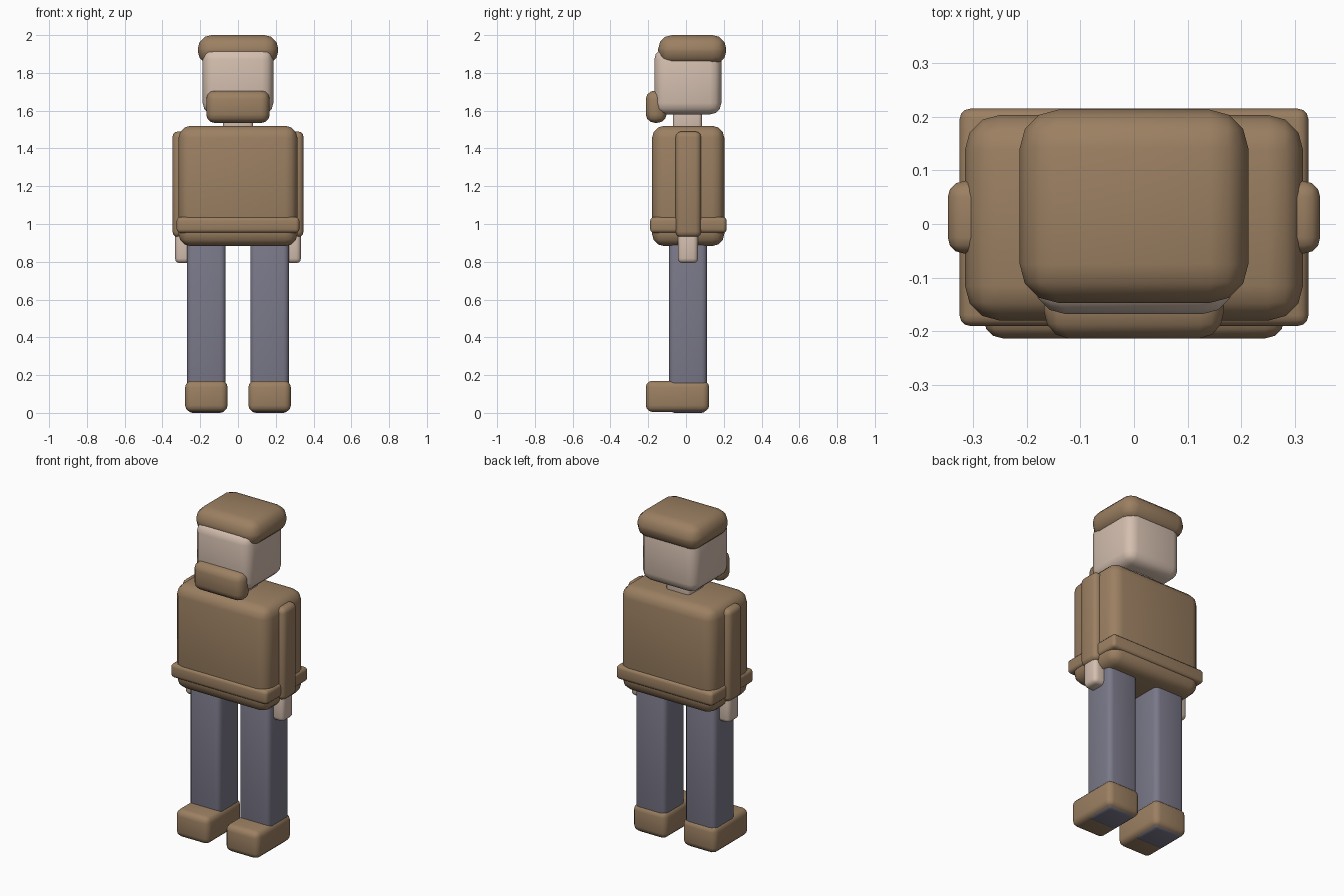
import bpy, bmesh, math
from mathutils import Vector

if "Cube" in bpy.data.objects:
    bpy.data.objects.remove(bpy.data.objects["Cube"])


def material(name, rgb):
    m = bpy.data.materials.new(name)
    m.diffuse_color = (*rgb, 1)
    m.use_nodes = True
    m.node_tree.nodes["Principled BSDF"].inputs["Base Color"].default_value = m.diffuse_color
    return m


BROWN = material("brown cloth", (0.33, 0.215, 0.122))
SKIN = material("skin", (0.66, 0.52, 0.43))
BLUE = material("grey blue trousers", (0.195, 0.19, 0.25))


def block(name, x, y, z, mat, r, squash_y=1.0):
    """Rounded box between the given ranges; squash_y flattens the rounding in y."""
    lo, hi = Vector((x[0], y[0], z[0])), Vector((x[1], y[1], z[1]))
    size, mid = hi - lo, (lo + hi) / 2
    bm = bmesh.new()
    bmesh.ops.create_cube(bm, size=1)
    for v in bm.verts:
        v.co = Vector((v.co.x * size.x, v.co.y * size.y / squash_y, v.co.z * size.z))
    bmesh.ops.bevel(bm, geom=bm.edges[:], offset=r, segments=3, profile=0.5, affect='EDGES')
    for v in bm.verts:
        v.co.y *= squash_y
    me = bpy.data.meshes.new(name)
    bm.to_mesh(me)
    bm.free()
    me.materials.append(mat)
    ob = bpy.data.objects.new(name, me)
    ob.location = mid
    bpy.context.collection.objects.link(ob)
    bpy.context.view_layer.objects.active = ob
    ob.select_set(True)
    bpy.ops.object.shade_smooth_by_angle(angle=math.radians(40))
    ob.select_set(False)
    return ob


# Head, cap, beard and neck
block("head", (-0.187, 0.187), (-0.168, 0.187), (1.58, 1.93), SKIN, 0.06)
block("cap", (-0.213, 0.213), (-0.147, 0.213), (1.843, 2.0), BROWN, 0.072)
block("beard", (-0.168, 0.168), (-0.213, -0.103), (1.535, 1.707), BROWN, 0.045, 1.15)
block("neck", (-0.08, 0.08), (-0.07, 0.085), (1.48, 1.64), SKIN, 0.02)

# Coat and belt
block("coat", (-0.315, 0.315), (-0.18, 0.203), (0.883, 1.52), BROWN, 0.065)
block("belt", (-0.325, 0.325), (-0.19, 0.215), (0.953, 1.037), BROWN, 0.02)

# Paired limbs
for side, s in (("left", 1), ("right", -1)):
    def span(a, b):
        return sorted((s * a, s * b))
    block(side + "_sleeve", span(0.21, 0.347), (-0.055, 0.08), (0.93, 1.49), BROWN, 0.03)
    block(side + "_hand", span(0.23, 0.333), (-0.043, 0.063), (0.793, 0.98), SKIN, 0.025)
    block(side + "_leg", span(0.065, 0.27), (-0.09, 0.112), (0.0, 0.95), BLUE, 0.03)
    block(side + "_boot", span(0.055, 0.28), (-0.213, 0.123), (0.005, 0.17), BROWN, 0.035)
